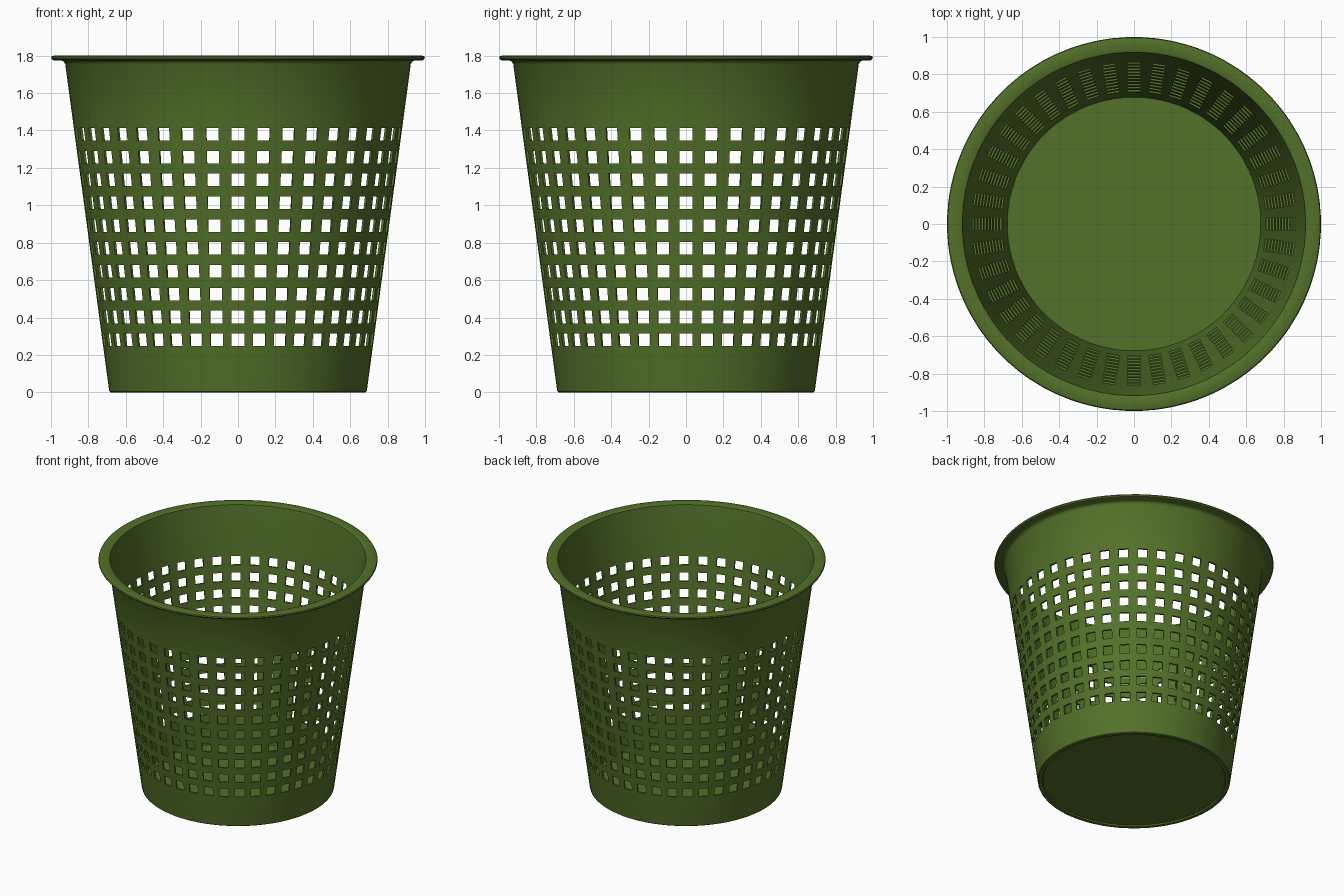
import bpy, bmesh, math

if "Cube" in bpy.data.objects:
    bpy.data.objects.remove(bpy.data.objects["Cube"])

COLS, ROWS = 40, 10
HOLE, PITCH, Z0 = 0.067, 0.1222, 0.247
WALL = 0.014


def wall_r(z):
    return 0.69 + 0.235 * (z - 0.01) / 1.75


# heights of the hole edges, bottom to top
hole_z = []
for i in range(ROWS):
    hole_z += [Z0 + i * PITCH, Z0 + i * PITCH + HOLE]

# one continuous profile: underside, outer wall, rim, inner wall, floor
under = [(0.652, 0.010), (0.658, 0.0), (0.682, 0.0), (0.689, 0.005)]
outer = [(wall_r(z), z) for z in [0.015] + hole_z + [1.755]]
rim = [(0.933, 1.769), (0.945, 1.775), (0.985, 1.775), (0.995, 1.779),
       (1.0, 1.788), (0.996, 1.796), (0.987, 1.8), (0.928, 1.8), (0.918, 1.795)]
inner = [(wall_r(z) - WALL, z) for z in [1.755] + hole_z[::-1] + [0.025]]
profile = under + outer + rim + inner
out0 = len(under) + 1
in0 = len(under) + len(outer) + len(rim) + len(inner) - 2

bm = bmesh.new()
rings = []
for r, z in profile:
    half = HOLE / 2 / max(min(r, 0.925), 0.66)
    ring = []
    for c in range(COLS):
        mid = 2 * math.pi * c / COLS
        for a in (mid - half, mid + half):
            ring.append(bm.verts.new((r * math.cos(a), r * math.sin(a), z)))
    rings.append(ring)
N = 2 * COLS

# ring pairs that carry the holes, on the outer and inner wall
pairs = [(out0 + 2 * i, in0 - 2 * i) for i in range(ROWS)]
holed = {o for o, _ in pairs} | {n - 1 for _, n in pairs}

# skin, leaving the holes open
for k in range(len(rings) - 1):
    a, b = rings[k], rings[k + 1]
    for j in range(N):
        if k in holed and j % 2 == 0:
            continue
        m = (j + 1) % N
        bm.faces.new((a[j], a[m], b[m], b[j]))

# reveals joining outer and inner wall around every hole
for o, n in pairs:
    for j in range(0, N, 2):
        A = [rings[o][j], rings[o][j + 1], rings[o + 1][j + 1], rings[o + 1][j]]
        B = [rings[n][j], rings[n][j + 1], rings[n - 1][j + 1], rings[n - 1][j]]
        for s in range(4):
            t = (s + 1) % 4
            bm.faces.new((A[s], A[t], B[t], B[s]))

# underside and floor discs
bm.faces.new(rings[0])
bm.faces.new(rings[-1])
bmesh.ops.recalc_face_normals(bm, faces=bm.faces[:])

mesh = bpy.data.meshes.new("waste_basket")
bm.to_mesh(mesh)
bm.free()
basket = bpy.data.objects.new("waste_basket", mesh)
bpy.context.collection.objects.link(basket)

# green plastic
mat = bpy.data.materials.new("green_plastic")
mat.diffuse_color = (0.085, 0.165, 0.022, 1)
mat.use_nodes = True
mat.node_tree.nodes["Principled BSDF"].inputs["Base Color"].default_value = mat.diffuse_color
mesh.materials.append(mat)

bpy.context.view_layer.objects.active = basket
basket.select_set(True)
bpy.ops.object.shade_smooth_by_angle(angle=math.radians(35))
